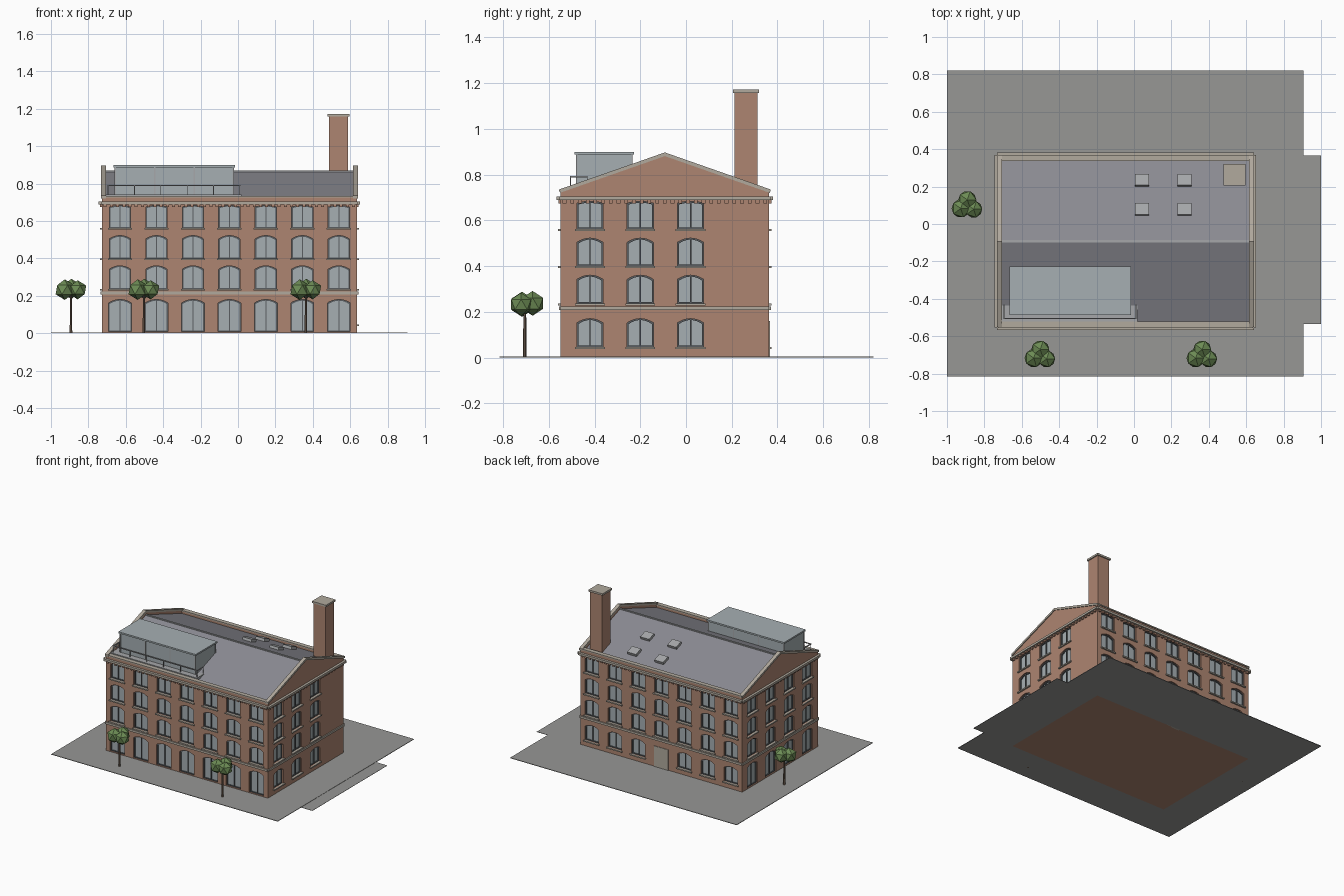
import bpy, bmesh, math
from mathutils import Matrix, Vector

if "Cube" in bpy.data.objects:
    bpy.data.objects.remove(bpy.data.objects["Cube"])

def material(name, r, g, b):
    m = bpy.data.materials.new(name)
    m.diffuse_color = (r, g, b, 1)
    m.use_nodes = True
    m.node_tree.nodes["Principled BSDF"].inputs["Base Color"].default_value = m.diffuse_color
    return m

BRICK = material("brick", .42, .235, .165)
STONE = material("stone", .44, .40, .34)
GLASS = material("glass", .38, .43, .45)
FRAME = material("dark_frame", .10, .11, .12)
ROOF = material("slate", .26, .26, .29)
PAVE = material("paving", .31, .31, .30)
METAL = material("metal", .38, .39, .40)
LEAF = material("leaf", .15, .26, .09)
BARK = material("bark", .16, .11, .08)

X0, X1, Y0, Y1 = -.727, .635, -.548, .363
CX, CY, LX, LY = (X0 + X1) / 2, (Y0 + Y1) / 2, X1 - X0, Y1 - Y0
EAVE, RIDGE = .705, .865
SLOPE = math.atan2(RIDGE - EAVE, LY / 2)

def finish(name, bm, mat):
    bmesh.ops.recalc_face_normals(bm, faces=bm.faces)
    me = bpy.data.meshes.new(name)
    bm.to_mesh(me)
    bm.free()
    me.materials.append(mat)
    ob = bpy.data.objects.new(name, me)
    bpy.context.collection.objects.link(ob)
    return ob

def add_box(bm, a, b, M=Matrix()):
    """Box between two corners, in frame M."""
    a, b = Vector(a), Vector(b)
    size = Matrix.Diagonal((*[abs(v) for v in b - a], 1))
    bmesh.ops.create_cube(bm, size=1, matrix=M @ Matrix.Translation((a + b) / 2) @ size)

def boxes(name, mat, *pairs):
    bm = bmesh.new()
    for a, b in pairs:
        add_box(bm, a, b)
    return finish(name, bm, mat)

def add_prism(bm, prof, d0, d1, M):
    """Extrude a (u, z) outline along local y from d0 to d1."""
    n = len(prof)
    A, B = [[bm.verts.new(M @ Vector((u, d, z))) for u, z in prof] for d in (d0, d1)]
    bm.faces.new(A)
    bm.faces.new(B[::-1])
    for i in range(n):
        j = (i + 1) % n
        bm.faces.new((A[i], B[i], B[j], A[j]))

def arch(u, z0, z1, w, rise, inset=0):
    """Window outline with a segmental arched head."""
    h = w / 2 - inset
    pts = [(u - h, z0 + inset), (u + h, z0 + inset)]
    for i in range(9):
        t = 1 - i / 4
        pts.append((u + h * t, z1 - inset - rise * t * t))
    return pts

def add_ring(bm, outer, inner, d0, d1, M):
    n = len(outer)
    O, I, J = [[bm.verts.new(M @ Vector((u, d, z))) for u, z in p]
               for p, d in ((outer, d0), (inner, d0), (inner, d1))]
    for i in range(n):
        j = (i + 1) % n
        bm.faces.new((O[i], O[j], I[j], I[i]))
        bm.faces.new((I[i], I[j], J[j], J[i]))

# wall frames: local x runs along the wall, local -y points outward
def frame(x, y, deg):
    return Matrix.Translation((x, y, 0)) @ Matrix.Rotation(math.radians(deg), 4, 'Z')

FRONT, RIGHT = frame(CX, Y0, 0), frame(X1, CY, 90)
BACK, LEFT = frame(CX, Y1, 180), frame(X0, CY, -90)
long_u = [(i - 3) * .195 for i in range(7)]
side_u = [y - CY for y in (-.42, -.20, .02, .24)]
walls = [(FRONT, long_u, LX, True), (RIGHT, side_u[:3], LY, False),
         (BACK, long_u, LX, False), (LEFT, [-u for u in side_u], LY, True)]

# windows, sills, bands and dentils for all four walls
cut, glass, frames, sills, bands, dentils = [bmesh.new() for _ in range(6)]
for M, us, L, tall in walls:
    for u in us:
        ground = (.008, .18) if tall else (.047, .17)
        for k, (z0, z1) in enumerate([ground, (.237, .36), (.40, .522), (.563, .683)]):
            if k == 0 and M is BACK and abs(u) < .01:
                continue
            w, rise = (.122 if k == 0 and tall else .114), (.008 if k == 3 else .018)
            o = arch(u, z0, z1, w, rise)
            add_prism(cut, o, -.03, .022, M)
            add_prism(glass, arch(u, z0, z1, w, rise, .001), .016, .024, M)
            add_ring(frames, o, arch(u, z0, z1, w, rise, .006), .009, .016, M)
            add_box(frames, (u - .003, .009, z0), (u + .003, .017, z1 - .004), M)
            if not (k == 0 and tall):
                add_box(sills, (u - w / 2 - .008, -.011, z0 - .009), (u + w / 2 + .008, .01, z0), M)
    h = L / 2
    add_box(bands, (-h, -.008, .207), (h, .004, .223), M)
    add_box(bands, (-h - .006, -.018, .688), (h + .006, .004, .704), M)
    n = int(L / .033)
    for i in range(n):
        u = (i + .5) * L / n - h
        add_box(dentils, (u - .008, -.010, .674), (u + .008, .002, .688), M)
finish("window_glass", glass, GLASS)
finish("window_frames", frames, FRAME)
finish("window_sills", sills, STONE)
finish("stone_bands", bands, STONE)
finish("brick_dentils", dentils, BRICK)

# brick body with the window recesses cut out
body = boxes("brick_walls", BRICK, ((X0, Y0, 0), (X1, Y1, .70)))
cutter = finish("window_cutter", cut, BRICK)
cutter.hide_render = True
mod = body.modifiers.new("recesses", 'BOOLEAN')
mod.operation, mod.solver, mod.object = 'DIFFERENCE', 'EXACT', cutter
bpy.context.view_layer.objects.active = body
bpy.ops.object.modifier_apply(modifier=mod.name)
bpy.data.objects.remove(cutter)

# back door
boxes("back_door", STONE, ((CX - .06, Y1 - .01, 0), (CX + .06, Y1 + .004, .16)))

# pitched roof, gable parapets and copings: outlines in (y, z), extruded along x
YZ = Matrix(((0, 1, 0, 0), (1, 0, 0, 0), (0, 0, 1, 0), (0, 0, 0, 1)))
def gable(name, mat, x_pairs, outlines):
    bm = bmesh.new()
    for a, b in x_pairs:
        for o in outlines:
            add_prism(bm, o, a, b, YZ)
    return finish(name, bm, mat)

gable("roof", ROOF, [(X0 + .01, X1 - .01)],
      [[(Y0 + .01, .69), (Y0 + .01, EAVE), (CY, RIDGE), (Y1 - .01, EAVE), (Y1 - .01, .69)]])
gable("gable_parapets", BRICK, [(X0, X0 + .018), (X1 - .018, X1)],
      [[(Y0, .69), (Y0, .724), (CY, .882), (Y1, .724), (Y1, .69)]])
gable("gable_copings", STONE, [(X0 - .006, X0 + .021), (X1 - .021, X1 + .006)],
      [[(y, .720), (y, .736), (CY, .897), (CY, .881)] for y in (Y0 - .004, Y1 + .004)])
boxes("eave_parapets", BRICK, *[((X0, y, .69), (X1, y + .022, .726)) for y in (Y0, Y1 - .022)])
boxes("eave_copings", STONE,
      *[((X0, y, .726), (X1, y + .034, .735)) for y in (Y0 - .007, Y1 - .027)])
boxes("ridge_cap", METAL, ((X0 + .018, CY - .006, RIDGE - .006), (X1 - .018, CY + .006, RIDGE + .004)))

# chimney
boxes("chimney", BRICK, ((.487, .212, .70), (.588, .312, 1.16)))
boxes("chimney_cap", STONE, ((.478, .205, 1.158), (.596, .32, 1.172)))

# skylights lying on the rear slope
sk = bmesh.new()
for x in (.042, .27):
    for y in (.075, .232):
        z = RIDGE - (y - CY) * math.tan(SLOPE)
        M = Matrix.Translation((x, y, z)) @ Matrix.Rotation(-SLOPE, 4, 'X')
        add_box(sk, (-.037, -.032, -.01), (.037, .032, .018), M)
finish("skylights", sk, METAL)

# rooftop glass room
gx0, gx1, gy0, gy1 = -.655, -.025, -.478, -.236
boxes("glass_room", GLASS, ((gx0, gy0, .71), (gx1, gy1, .888)))
boxes("glass_room_roof", GLASS, ((gx0 - .01, gy0 - .009, .887), (gx1 + .01, gy1 + .009, .899)))
boxes("glass_room_mullions", METAL,
      *[((x - .004, y - .003, .72), (x + .004, y + .003, .888))
        for x in [gx0 + (gx1 - gx0) * i / 3 for i in range(4)] for y in (gy0, gy1)])

# terrace deck and railing
boxes("terrace_deck", METAL, ((-.705, -.522, .725), (.02, -.42, .742)))
posts = [-.695 + .141 * i for i in range(6)]
boxes("terrace_railing", METAL,
      ((-.698, -.508, .787), (.013, -.502, .793)),
      *[((x - .002, -.507, .74), (x + .002, -.503, .79)) for x in posts],
      *[((x - .003, -.508, .787), (x + .003, -.43, .793)) for x in (-.695, .01)],
      *[((x - .002, -.434, .74), (x + .002, -.43, .79)) for x in (-.695, .01)])

# paving with side apron
boxes("paving", PAVE, ((-1, -.815, 0), (.905, .82, .004)))
boxes("side_apron", PAVE, ((.905, -.535, 0), (1, .365, .002)))

# low-poly trees
for i, (x, y) in enumerate([(-.893, .095), (-.503, -.705), (.363, -.705)]):
    t = bmesh.new()
    bmesh.ops.create_cone(t, cap_ends=True, segments=6, radius1=.008, radius2=.006, depth=.21,
                          matrix=Matrix.Translation((x, y, .105)))
    finish(f"tree_trunk_{i + 1}", t, BARK)
    f = bmesh.new()
    for dx, dy, dz, r in [(-.033, -.012, .233, .055), (.036, -.016, .232, .051), (.002, .034, .237, .054)]:
        bmesh.ops.create_icosphere(f, subdivisions=1, radius=r,
                                   matrix=Matrix.Translation((x + dx, y + dy, dz)))
    finish(f"tree_foliage_{i + 1}", f, LEAF)
